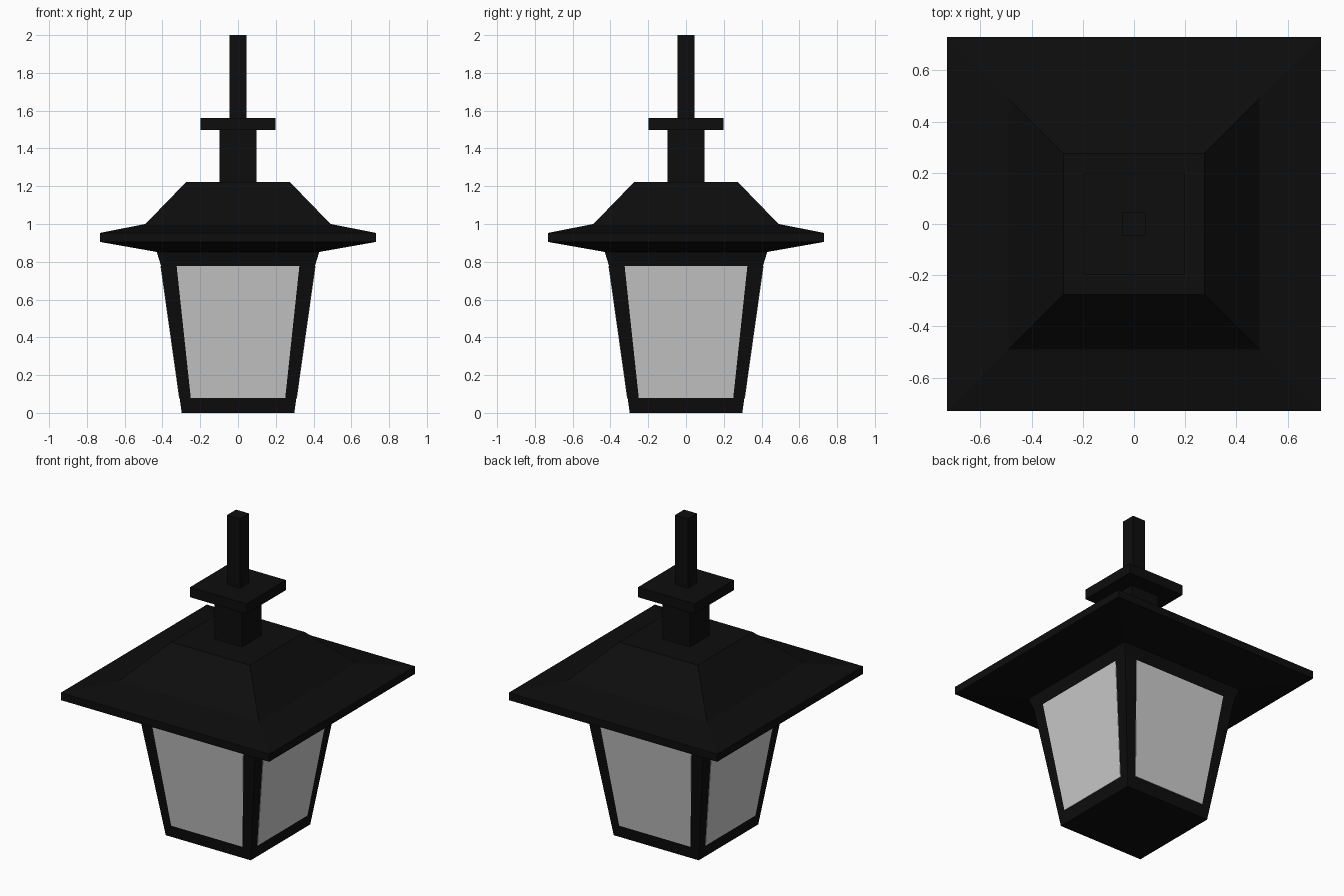
import bpy, bmesh
from mathutils import Matrix, Vector
from math import radians

if "Cube" in bpy.data.objects:
    bpy.data.objects.remove(bpy.data.objects["Cube"])

black = bpy.data.materials.new("black_metal")
black.diffuse_color = (0.004, 0.004, 0.004, 1)
black.use_nodes = True
black.node_tree.nodes["Principled BSDF"].inputs["Base Color"].default_value = black.diffuse_color


def finish(name, bm, mat=None):
    bmesh.ops.recalc_face_normals(bm, faces=bm.faces)
    mesh = bpy.data.meshes.new(name)
    bm.to_mesh(mesh)
    bm.free()
    obj = bpy.data.objects.new(name, mesh)
    bpy.context.collection.objects.link(obj)
    if mat:
        mesh.materials.append(mat)
    return obj


def square_loft(name, profile):
    """Closed solid of stacked square sections given as (half width, z)."""
    bm = bmesh.new()
    rings = [[bm.verts.new((sx * h, sy * h, z))
              for sx, sy in ((-1, -1), (1, -1), (1, 1), (-1, 1))]
             for h, z in profile]
    for a, b in zip(rings, rings[1:]):
        for i in range(4):
            j = (i + 1) % 4
            bm.faces.new((a[i], a[j], b[j], b[i]))
    bm.faces.new(rings[0][::-1])
    bm.faces.new(rings[-1])
    return finish(name, bm, black)


# Tapered lantern housing with flared collar, and the roof
square_loft("housing_frame", [(0.298, 0), (0.408, 0.78), (0.43, 0.852)])
square_loft("roof", [(0.43, 0.852), (0.73, 0.905), (0.73, 0.953),
                     (0.49, 1.0), (0.275, 1.222)])

# Neck, plate and hanging rod
square_loft("neck", [(0.097, 1.222), (0.097, 1.5)])
square_loft("top_plate", [(0.198, 1.497), (0.198, 1.56)])
square_loft("hanging_rod", [(0.045, 1.56), (0.045, 2.0)])


# Glass panes lying almost flush in the four sloping sides
def side(z):
    return 0.298 + (0.408 - 0.298) * z / 0.78


z0, z1 = 0.078, 0.778
for k, label in enumerate(("front", "right", "back", "left")):
    bm = bmesh.new()
    corners = ((-0.25, z0), (0.25, z0), (0.325, z1), (-0.325, z1))
    face = bm.faces.new([bm.verts.new((x, -side(z) - 0.003, z))
                         for x, z in corners])
    ext = bmesh.ops.extrude_face_region(bm, geom=[face], use_keep_orig=True)
    moved = [v for v in ext["geom"] if isinstance(v, bmesh.types.BMVert)]
    bmesh.ops.translate(bm, verts=moved, vec=Vector((0, 0.006, 0)))
    bmesh.ops.rotate(bm, verts=bm.verts, cent=(0, 0, 0),
                     matrix=Matrix.Rotation(radians(90 * k), 3, 'Z'))
    finish("glass_" + label, bm)
